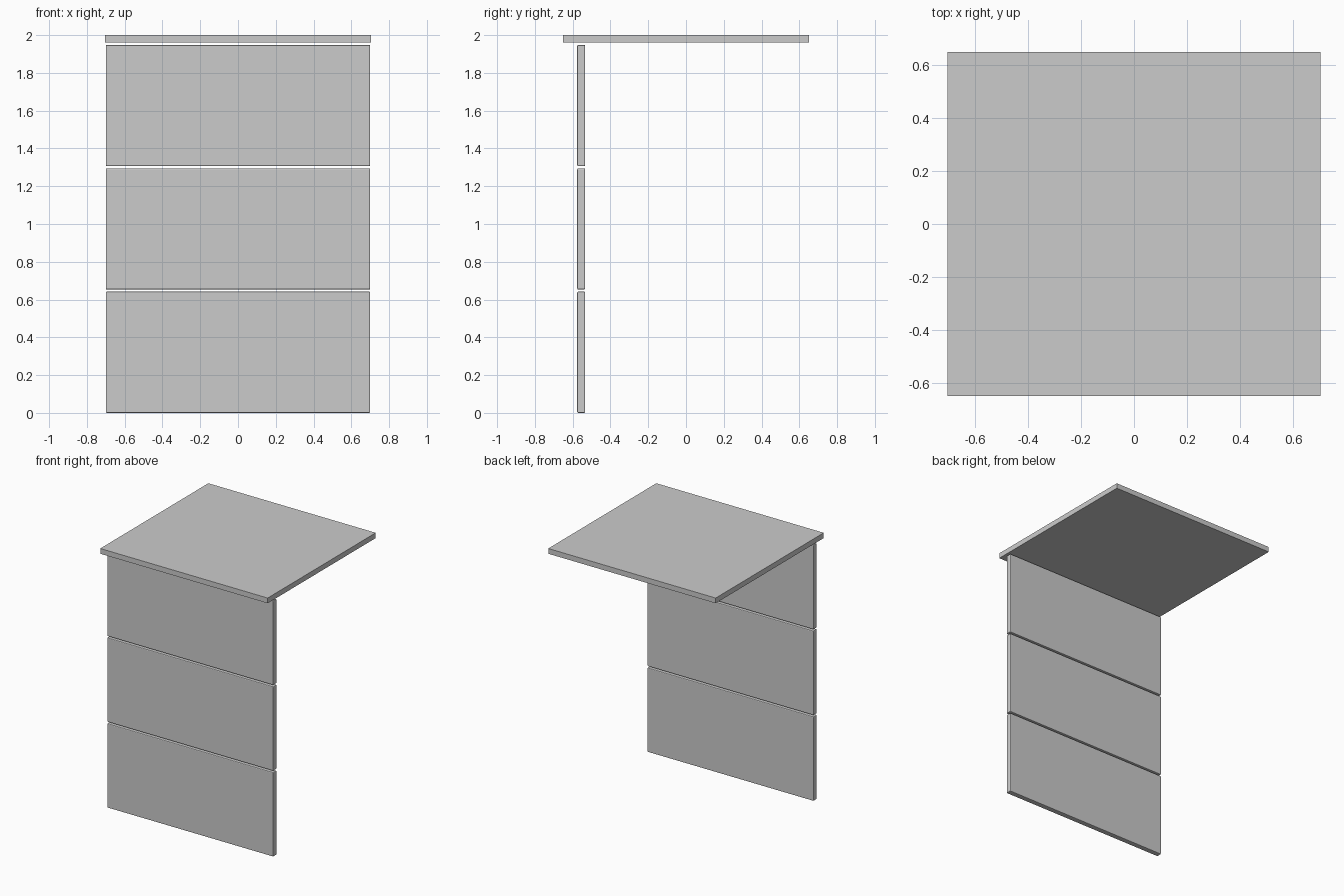
import bpy
from mathutils import Vector

if "Cube" in bpy.data.objects:
    bpy.data.objects.remove(bpy.data.objects["Cube"])


def box(name, lo, hi, bevel=0.0):
    lo, hi = Vector(lo), Vector(hi)
    bpy.ops.mesh.primitive_cube_add(size=1, location=(lo + hi) / 2)
    obj = bpy.context.object
    obj.name = name
    obj.scale = hi - lo
    bpy.ops.object.transform_apply(location=False, rotation=False, scale=True)
    if bevel:
        mod = obj.modifiers.new("soft_edges", 'BEVEL')
        mod.width = bevel
        mod.segments = 2
    return obj


# Cabinet top slab
box("top_slab", (-0.705, -0.65, 1.96), (0.705, 0.65, 2.0))

# Three drawer fronts, stacked with narrow gaps
HEIGHT, PITCH = 0.642, 0.653
for i, label in enumerate(("lower", "middle", "upper")):
    z = i * PITCH
    box(f"{label}_drawer_front", (-0.70, -0.576, z), (0.70, -0.534, z + HEIGHT), 0.006)
